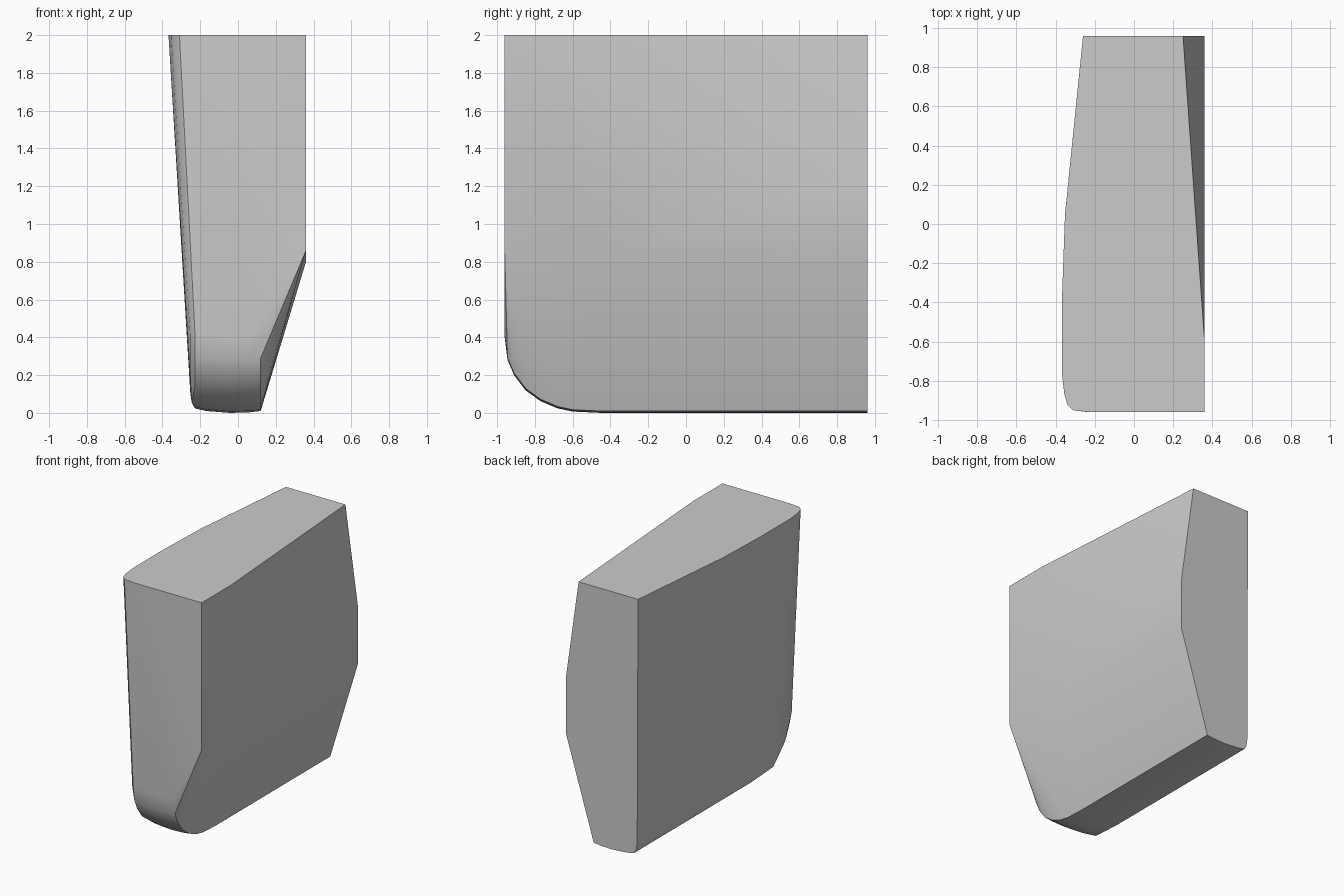
import bpy
import bmesh
import math

cube = bpy.data.objects.get("Cube")
if cube:
    bpy.data.objects.remove(cube, do_unlink=True)

BACK, FRONT, SIDE, TOP = 0.96, -0.96, 0.36, 2.0
points = []

# Top outline: tapered toward the back, rounded at the front right corner
top_outline = [(0.25, BACK), (-0.26, BACK), (-0.352, 0.05), (-0.368, -0.4),
               (-0.368, -0.76), (-0.355, -0.87), (-0.34, -0.92),
               (-0.31, -0.95), (-0.22, FRONT), (SIDE, FRONT), (SIDE, -0.6)]
points += [(x, y, TOP) for x, y in top_outline]

# Bulged flat side, with the line where the lower chamfer begins
points += [(SIDE, BACK, 1.22), (SIDE, BACK, 0.8),
           (SIDE, -0.45, 0.8), (SIDE, FRONT, 0.86)]

# Keel line swept up at the front, with a slightly crowned underside
keel = [(FRONT, 0.4), (-0.945, 0.28), (-0.91, 0.2), (-0.85, 0.12),
        (-0.77, 0.062), (-0.68, 0.024), (-0.6, 0.007), (-0.45, 0.0),
        (BACK, 0.0)]
crown = [(-0.228, 0.024), (-0.17, 0.01), (-0.04, 0.0), (0.06, 0.003), (0.12, 0.01)]
for y, z in keel:
    points += [(x, y, z + rise) for x, rise in crown]

# Rounded lower edge on the tapered side
for y, z in [(-0.935, 0.4), (-0.85, 0.2), (-0.7, 0.13), (BACK, 0.11)]:
    points.append((-0.253, y, z))
for y in (-0.72, BACK):
    points.append((-0.245, y, 0.055))

# Wrap the outlines in one closed skin
bm = bmesh.new()
for p in points:
    bm.verts.new(p)
hull = bmesh.ops.convex_hull(bm, input=bm.verts)
loose = [v for v in bm.verts if not v.link_faces]
bmesh.ops.delete(bm, geom=loose, context='VERTS')
bmesh.ops.dissolve_limit(bm, angle_limit=math.radians(0.5),
                         verts=bm.verts, edges=bm.edges)
bmesh.ops.recalc_face_normals(bm, faces=bm.faces)
mesh = bpy.data.meshes.new("tapered_block")
bm.to_mesh(mesh)
bm.free()
block = bpy.data.objects.new("tapered_block", mesh)
bpy.context.collection.objects.link(block)

# Plain grey finish
grey = bpy.data.materials.new("plain_grey")
grey.use_nodes = True
colour = (0.6, 0.6, 0.6, 1.0)
grey.diffuse_color = colour
grey.node_tree.nodes["Principled BSDF"].inputs["Base Color"].default_value = colour
mesh.materials.append(grey)

# Soft shading with sharp main edges
bpy.ops.object.select_all(action='DESELECT')
block.select_set(True)
bpy.context.view_layer.objects.active = block
bpy.ops.object.shade_smooth_by_angle(angle=math.radians(30))
